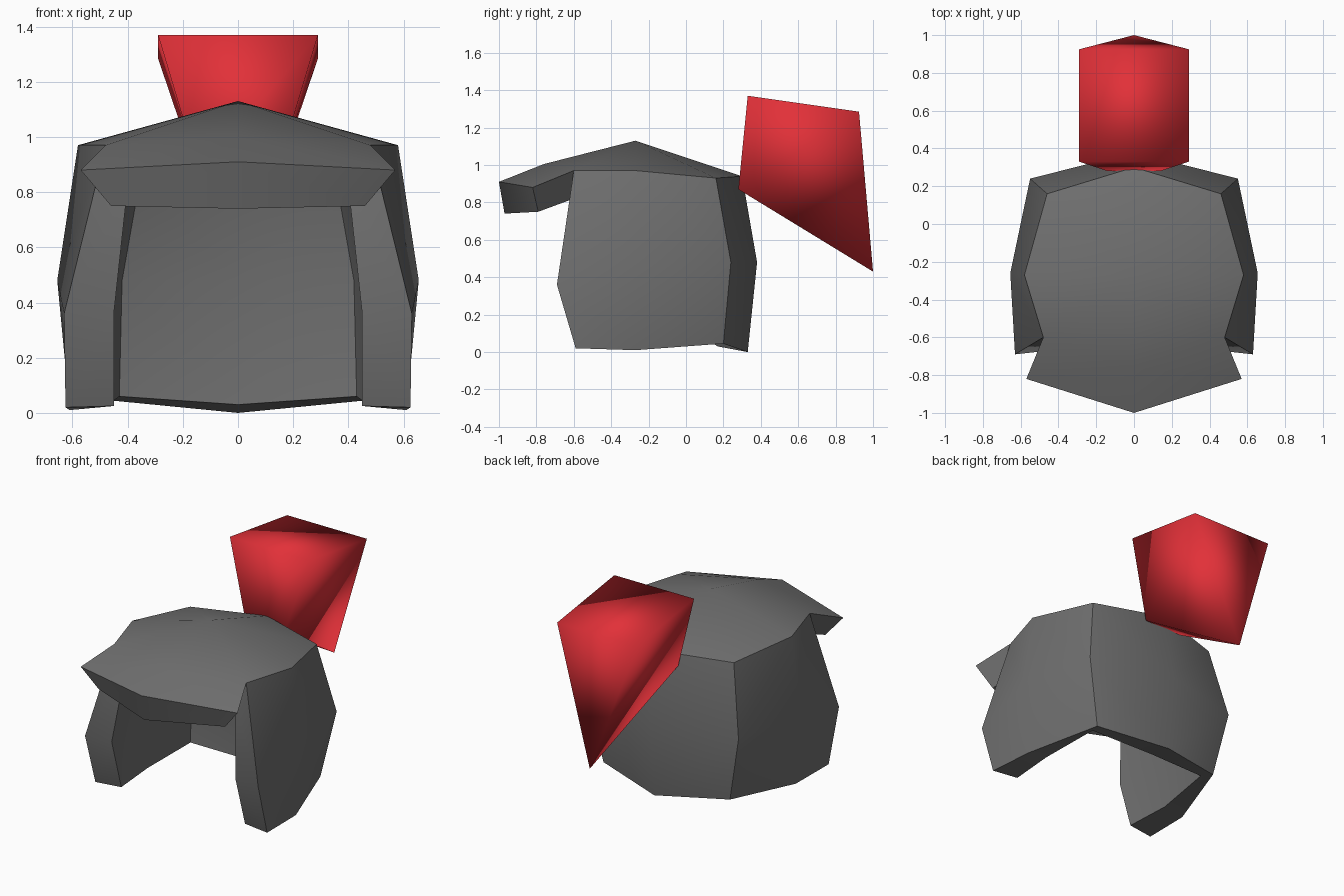
import bpy, bmesh, math

cube = bpy.data.objects.get("Cube")
if cube:
    bpy.data.objects.remove(cube, do_unlink=True)


def make_material(name, color):
    mat = bpy.data.materials.new(name)
    mat.use_nodes = True
    mat.diffuse_color = color
    bsdf = mat.node_tree.nodes["Principled BSDF"]
    bsdf.inputs["Base Color"].default_value = color
    bsdf.inputs["Roughness"].default_value = 0.8
    return mat


def finish(bm, name, material):
    """Turn a bmesh into a scene object with clean outward normals."""
    bmesh.ops.recalc_face_normals(bm, faces=bm.faces[:])
    mesh = bpy.data.meshes.new(name)
    bm.to_mesh(mesh)
    bm.free()
    mesh.materials.append(material)
    obj = bpy.data.objects.new(name, mesh)
    bpy.context.collection.objects.link(obj)
    bpy.ops.object.select_all(action='DESELECT')
    obj.select_set(True)
    bpy.context.view_layer.objects.active = obj
    return obj


dark_grey = make_material("dark_grey", (0.16, 0.16, 0.16, 1))
red = make_material("red", (0.76, 0.03, 0.04, 1))

# Helmet half: columns run back centre, back corner, side, front pillar;
# each column lists bottom, middle and top points
outer_columns = [
    [(0, .33, 0), (0, .38, .48), (0, .3, .94)],
    [(.46, .2, .045), (.55, .24, .48), (.46, .16, .93)],
    [(.61, -.27, .01), (.655, -.26, .48), (.58, -.27, .97)],
    [(.625, -.59, .02), (.63, -.69, .36), (.48, -.6, .97)],
]
inner_columns = [
    [(0, .17, .03), (0, .23, .48), (0, .16, .82)],
    [(.43, .12, .06), (.42, .12, .48), (.36, .06, .82)],
    [(.47, -.27, .03), (.5, -.26, .48), (.43, -.27, .85)],
    [(.45, -.57, .025), (.45, -.67, .36), (.4, -.6, .82)],
]

bm = bmesh.new()


def add_shell(columns, apex, brow):
    """Wall quads between columns plus the crown; returns the vertices."""
    grid = [[bm.verts.new(p) for p in column] for column in columns]
    top, front = bm.verts.new(apex), bm.verts.new(brow)
    for a, b in zip(grid, grid[1:]):
        for row in range(2):
            bm.faces.new((a[row], b[row], b[row + 1], a[row + 1]))
    back, corner, side, pillar = [column[-1] for column in grid]
    bm.faces.new((back, corner, top))
    bm.faces.new((corner, side, top))
    bm.faces.new((side, pillar, top))
    bm.faces.new((pillar, front, top))
    return grid, front


outer, outer_brow = add_shell(outer_columns, (0, -.27, 1.13), (0, -.76, 1.005))
inner, inner_brow = add_shell(inner_columns, (0, -.27, .97), (0, -.72, .83))

# Lower rim and the front faces of the cheek pillar
for i in range(3):
    bm.faces.new((outer[i][0], outer[i + 1][0], inner[i + 1][0], inner[i][0]))
for row in range(2):
    bm.faces.new((outer[-1][row], outer[-1][row + 1],
                  inner[-1][row + 1], inner[-1][row]))

# Visor: each pair is centre line and outer corner, walked from crown to lining
upper_edge = [bm.verts.new(p) for p in ((0, -1, .91), (.57, -.82, .88))]
lower_edge = [bm.verts.new(p) for p in ((0, -.97, .74), (.46, -.79, .75))]
visor = [(outer_brow, outer[-1][-1]), upper_edge, lower_edge,
         (inner_brow, inner[-1][-1])]
for a, b in zip(visor, visor[1:]):
    bm.faces.new((a[0], a[1], b[1], b[0]))
bm.faces.new([pair[1] for pair in visor])

bmesh.ops.mirror(bm, geom=bm.verts[:] + bm.edges[:] + bm.faces[:],
                 axis='X', merge_dist=0.001)
helmet = finish(bm, "helmet", dark_grey)
bpy.ops.object.shade_smooth_by_angle(angle=math.radians(50))

# Plume: a faceted wedge flaring up and back from the rear of the helmet
bm = bmesh.new()
front_l, front_r = [bm.verts.new((s * .29, .33, 1.37)) for s in (1, -1)]
rear_l, rear_r = [bm.verts.new((s * .29, .925, 1.285)) for s in (1, -1)]
root_l, root_r = [bm.verts.new((s * .14, .28, .87)) for s in (1, -1)]
tail = bm.verts.new((0, 1, .43))
for face in (
    (front_r, front_l, rear_l), (front_r, rear_l, rear_r),
    (front_l, front_r, root_r), (front_l, root_r, root_l),
    (front_l, root_l, rear_l), (root_l, tail, rear_l),
    (front_r, rear_r, tail), (front_r, tail, root_r),
    (rear_l, tail, rear_r), (root_l, root_r, tail),
):
    bm.faces.new(face)
plume = finish(bm, "plume", red)
bpy.ops.object.shade_smooth()
